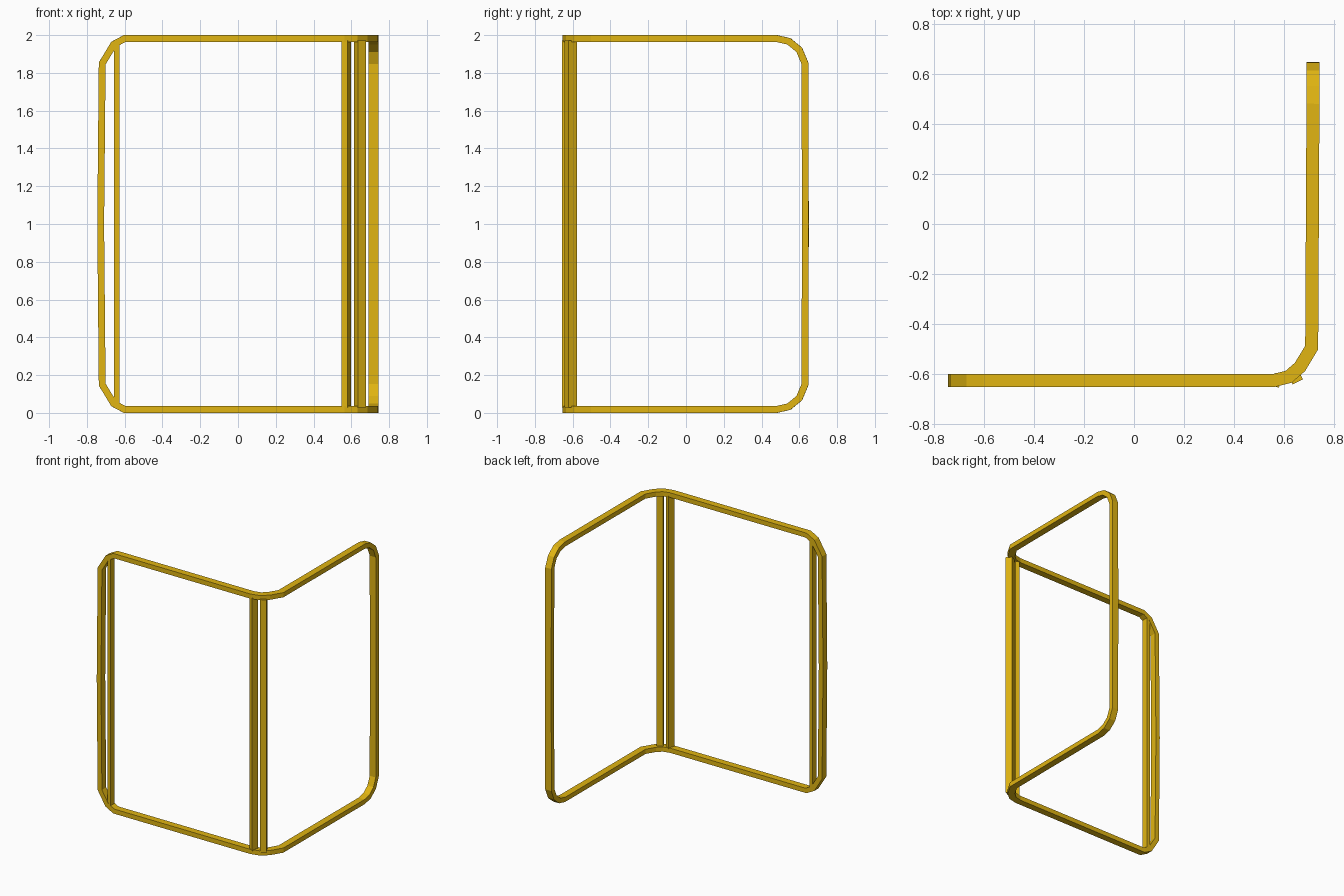
import bpy, bmesh, math
from mathutils import Vector

if "Cube" in bpy.data.objects:
    bpy.data.objects.remove(bpy.data.objects["Cube"])

gold = bpy.data.materials.new("golden yellow")
gold.diffuse_color = (0.75, 0.46, 0.006, 1)
gold.use_nodes = True
gold.node_tree.nodes["Principled BSDF"].inputs["Base Color"].default_value = gold.diffuse_color


def finish(name, bm):
    bmesh.ops.recalc_face_normals(bm, faces=bm.faces)
    me = bpy.data.meshes.new(name)
    bm.to_mesh(me)
    bm.free()
    me.materials.append(gold)
    ob = bpy.data.objects.new(name, me)
    bpy.context.collection.objects.link(ob)
    return ob


# Floor plan of the folded frame: front panel, rounded bend, side panel
PLAN = [Vector(p) for p in [(-0.725, -0.627), (0.56, -0.627), (0.62, -0.612),
                            (0.665, -0.573), (0.712, -0.495), (0.718, 0.635)]]
DIST = [0.0]
for a, b in zip(PLAN, PLAN[1:]):
    DIST.append(DIST[-1] + (b - a).length)


def miter(prev, cur, nxt):
    """Right-hand offset direction at a polyline corner, scaled to keep width."""
    n = [Vector((d.y, -d.x)).normalized() for d in (cur - prev, nxt - cur)]
    m = (n[0] + n[1]).normalized()
    return m / max(0.5, m.dot(n[0]))


PLAN_N = []
for i, p in enumerate(PLAN):
    prev = PLAN[i - 1] if i else 2 * p - PLAN[1]
    nxt = PLAN[i + 1] if i < len(PLAN) - 1 else 2 * p - PLAN[i - 1]
    PLAN_N.append(miter(prev, p, nxt))


def place(s, z, depth):
    """Wrap unrolled point (s, z) round the plan, pushed out by depth."""
    i = 0
    while i < len(PLAN) - 2 and s > DIST[i + 1]:
        i += 1
    t = (s - DIST[i]) / (DIST[i + 1] - DIST[i])
    p = PLAN[i].lerp(PLAN[i + 1], t)
    n = PLAN_N[i].lerp(PLAN_N[i + 1], min(1, max(0, t)))
    p = p + n * depth
    return Vector((p.x, p.y, z))


# Unrolled outline: upper half, mirrored to the lower half
def front_s(x):
    return x + 0.725


def side_s(y):
    return DIST[-1] + y - 0.635


TOP = 1.982
upper = [(front_s(-0.727), 1.0), (front_s(-0.719), 1.85), (front_s(-0.658), 1.951),
         (front_s(-0.60), TOP)]
upper += [(d, TOP) for d in DIST[1:5]]
upper += [(side_s(0.48), TOP), (side_s(0.545), 1.967), (side_s(0.60), 1.922),
          (side_s(0.630), 1.85), (side_s(0.632), 1.0)]
loop = upper + [(s, 2 - z) for s, z in reversed(upper[1:-1])]

# Folded tube frame swept along the outline
bm = bmesh.new()
rings = []
pts = [Vector(p) for p in loop]
for i, p in enumerate(pts):
    out = -miter(pts[i - 1], p, pts[(i + 1) % len(pts)])
    ring = []
    for w, d in ((-0.018, -0.026), (0.018, -0.026), (0.018, 0.026), (-0.018, 0.026)):
        q = p + out * w
        ring.append(bm.verts.new(place(q.x, q.y, d)))
    rings.append(ring)
for i, a in enumerate(rings):
    b = rings[(i + 1) % len(rings)]
    for k in range(4):
        bm.faces.new((a[k], a[(k + 1) % 4], b[(k + 1) % 4], b[k]))
finish("folded_frame", bm)


# Vertical bars: plan position, width, depth, turn in degrees, top height
def bar(name, x, y, w, d, turn, top):
    bm = bmesh.new()
    bmesh.ops.create_cube(bm, size=1)
    ob = finish(name, bm)
    ob.scale = (w, d, 2 * (top - 1))
    ob.rotation_euler.z = math.radians(turn)
    ob.location = (x, y, 1)


bar("left_upright", -0.6415, -0.627, 0.028, 0.05, 0, 1.955)
bar("bend_inner_upright", 0.573, -0.627, 0.033, 0.05, -20, 1.972)
bar("bend_outer_upright", 0.645, -0.610, 0.045, 0.05, 27, 1.972)
